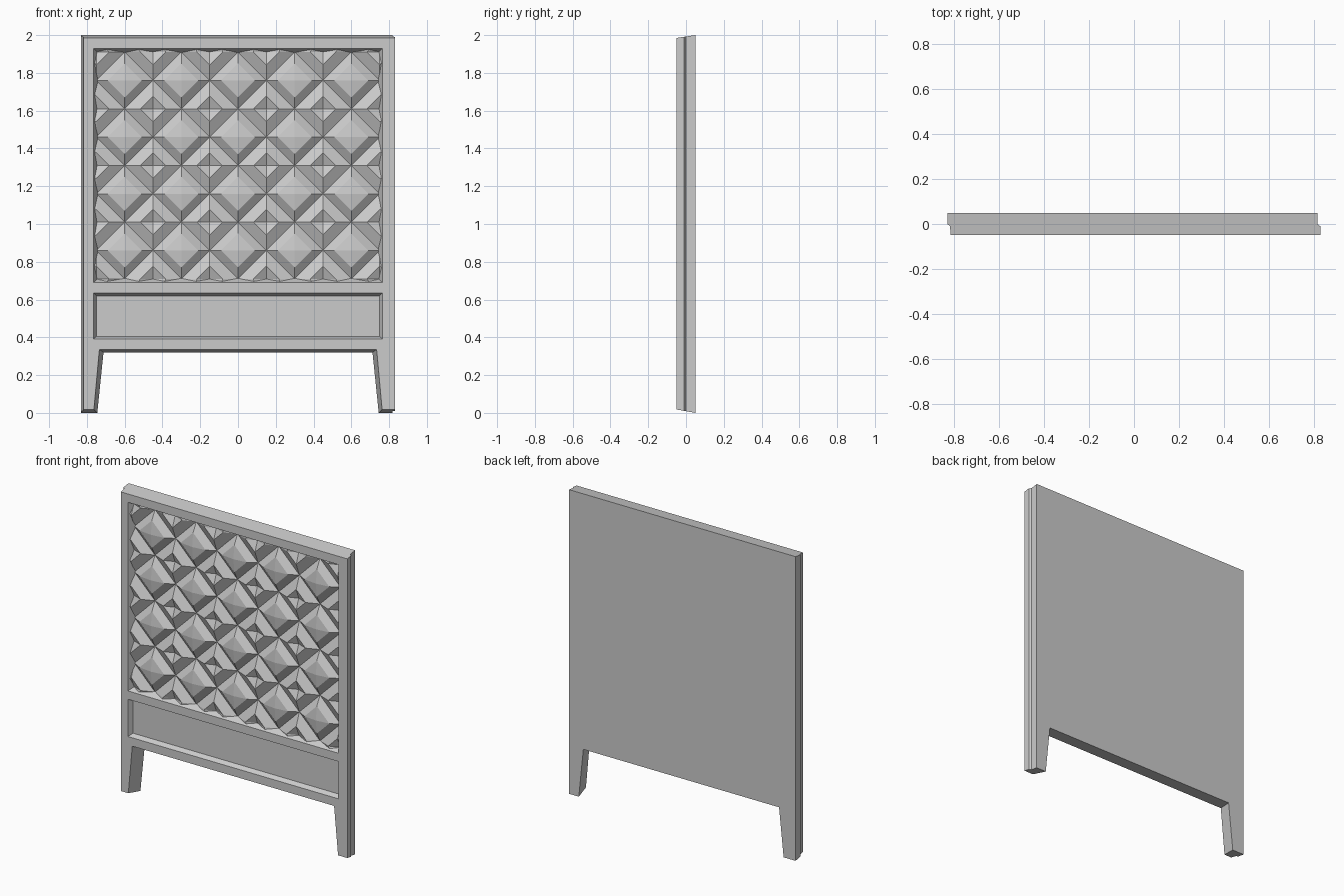
import bpy, bmesh

if "Cube" in bpy.data.objects:
    bpy.data.objects.remove(bpy.data.objects["Cube"])

def finish(bm, name):
    bmesh.ops.recalc_face_normals(bm, faces=bm.faces[:])
    me = bpy.data.meshes.new(name)
    bm.to_mesh(me)
    bm.free()
    ob = bpy.data.objects.new(name, me)
    bpy.context.collection.objects.link(ob)
    return ob

def loft(sections, name):
    """Closed solid through (y, [(x, z), ...]) sections."""
    bm = bmesh.new()
    rings = [[bm.verts.new((x, y, z)) for x, z in pts] for y, pts in sections]
    for a, b in zip(rings, rings[1:]):
        n = len(a)
        for i in range(n):
            bm.faces.new((a[i], a[(i + 1) % n], b[(i + 1) % n], b[i]))
    bm.faces.new(rings[0])
    bm.faces.new(rings[-1])
    return finish(bm, name)

# headboard outline with splayed leg cut-out; t = 0 at the back, 1 at the front
def outline(y, xl, xr):
    t = (0.05 - y) / 0.1
    top, bot = 2 - 0.015 * t, 0.018 * t
    leg_bot, leg_top, rail = 0.745 + 0.018 * t, 0.712 + 0.022 * t, 0.32 + 0.015 * t
    return y, [(xl, bot), (-leg_bot, bot), (-leg_top, rail), (leg_top, rail),
               (leg_bot, bot), (xr, bot), (xr, top), (xl, top)]

body = loft([outline(0.05, -0.832, 0.817), outline(0.0, -0.832, 0.817),
             outline(-0.01, -0.82, 0.83), outline(-0.05, -0.817, 0.83)],
            "headboard_frame")

# two tapered recesses in the front, the upper one deeper
def rect(y, z0, z1):
    d = (-0.02 - y) * 0.5
    return y, [(-0.75 - d, z0 - d), (0.75 + d, z0 - d),
               (0.75 + d, z1 + d), (-0.75 - d, z1 + d)]

for floor, z0, z1 in ((0.01, 0.705, 1.915), (-0.02, 0.405, 0.62)):
    cutter = loft([rect(floor, z0, z1), rect(-0.07, z0, z1)], "recess_cutter")
    cutter.hide_render = True
    mod = body.modifiers.new("recess", 'BOOLEAN')
    mod.operation = 'DIFFERENCE'
    mod.solver = 'EXACT'
    mod.object = cutter
    bpy.context.view_layer.objects.active = body
    bpy.ops.object.modifier_apply(modifier=mod.name)
    bpy.data.objects.remove(cutter, do_unlink=True)

# carved panel: 5 x 4 tiles, raised diamonds with raised, pitted corners between
bm = bmesh.new()
PX, PZ = 0.3, 0.3
MID, RIM, PEAK, CREST, PIT = -0.005, -0.038, -0.048, -0.038, -0.012
AXES = [(1, 0), (0, 1), (-1, 0), (0, -1)]

def tile(cx, cz):
    def v(u, w, y):
        return bm.verts.new((cx + u * PX / 2, y, cz + w * PZ / 2))
    peak = v(0, 0, PEAK)
    inner = [v(0.6 * a, 0.6 * b, RIM) for a, b in AXES]
    outer = [v(a, b, MID) for a, b in AXES]
    for i in range(4):
        j = (i + 1) % 4
        (a, b), (c, d) = AXES[i], AXES[j]
        k = 0.55
        crest_i = v(a + k * c, b + k * d, CREST)
        crest_j = v(c + k * a, d + k * b, CREST)
        pit = v(a + c, b + d, PIT)
        bm.faces.new((peak, inner[i], inner[j]))
        bm.faces.new((inner[i], outer[i], outer[j], inner[j]))
        bm.faces.new((outer[i], crest_i, crest_j, outer[j]))
        bm.faces.new((crest_i, pit, crest_j))

for col in range(5):
    for row in range(4):
        tile((col - 2) * PX, 1.31 + (row - 1.5) * PZ)
bmesh.ops.remove_doubles(bm, verts=bm.verts[:], dist=0.001)

# flange running the panel edge into the sloped frame wall
edges = [e for e in bm.edges if e.is_boundary]
for g in bmesh.ops.extrude_edge_only(bm, edges=edges)["geom"]:
    if isinstance(g, bmesh.types.BMVert):
        g.co.x *= 1.018
        g.co.z = 1.31 + (g.co.z - 1.31) * 1.027
finish(bm, "carved_panel")
